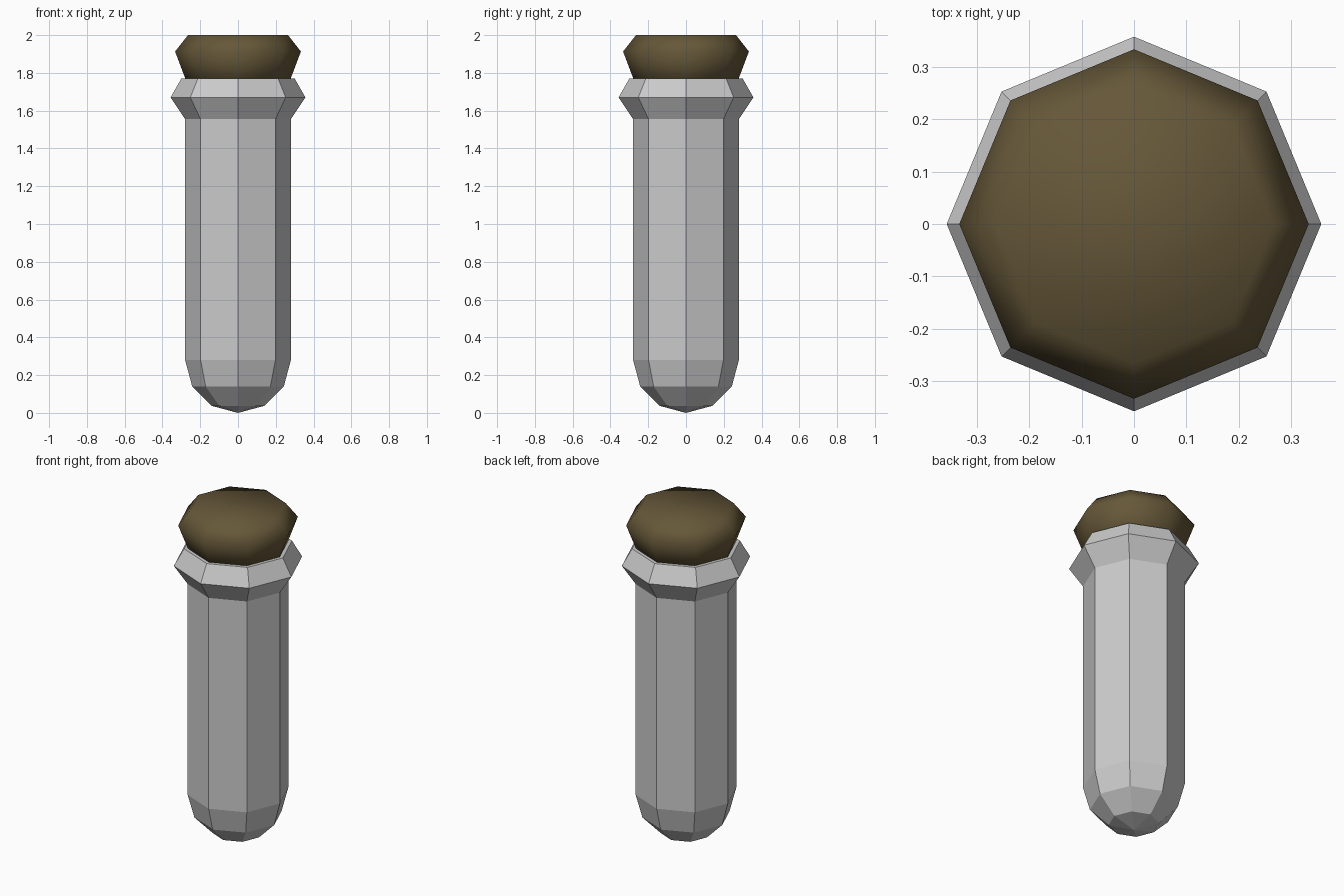
import bpy, bmesh, math

if "Cube" in bpy.data.objects:
    bpy.data.objects.remove(bpy.data.objects["Cube"])

SIDES = 8


def lathe(name, profile, smooth=False):
    """Revolve (radius, z) points into a closed, eight-sided solid."""
    bm = bmesh.new()
    rings = []
    for r, z in profile:
        if r == 0:
            rings.append([bm.verts.new((0, 0, z))] * SIDES)
        else:
            rings.append([bm.verts.new((r * math.cos(math.tau * i / SIDES),
                                        r * math.sin(math.tau * i / SIDES), z))
                          for i in range(SIDES)])
    for low, high in zip(rings, rings[1:]):
        for i in range(SIDES):
            j = (i + 1) % SIDES
            corners = dict.fromkeys((low[i], low[j], high[j], high[i]))
            bm.faces.new(list(corners))
    if profile[0][0] > 0:
        bm.faces.new(rings[0][::-1])
    if profile[-1][0] > 0:
        bm.faces.new(rings[-1])
    bmesh.ops.recalc_face_normals(bm, faces=bm.faces)
    for face in bm.faces:
        face.smooth = smooth
    mesh = bpy.data.meshes.new(name)
    bm.to_mesh(mesh)
    bm.free()
    obj = bpy.data.objects.new(name, mesh)
    bpy.context.collection.objects.link(obj)
    return obj


# Glass tube: hemispherical bottom, straight wall, flared lip
R = 0.28
bottom = [(0, 0)] + [(R * math.cos(math.radians(a)), R - R * math.sin(math.radians(a)))
                     for a in (60, 30, 0)]
lathe("glass_tube", bottom + [(R, 1.555), (0.357, 1.67), (0.30, 1.77)])

# Cork stopper: tapers down into the lip, chamfered top
cork = lathe("cork_stopper", [(0.26, 1.72), (0.333, 1.913), (0.265, 2.0)], smooth=True)
brown = bpy.data.materials.new("cork_brown")
brown.diffuse_color = (0.13, 0.095, 0.04, 1)
brown.use_nodes = True
brown.node_tree.nodes["Principled BSDF"].inputs["Base Color"].default_value = brown.diffuse_color
cork.data.materials.append(brown)
